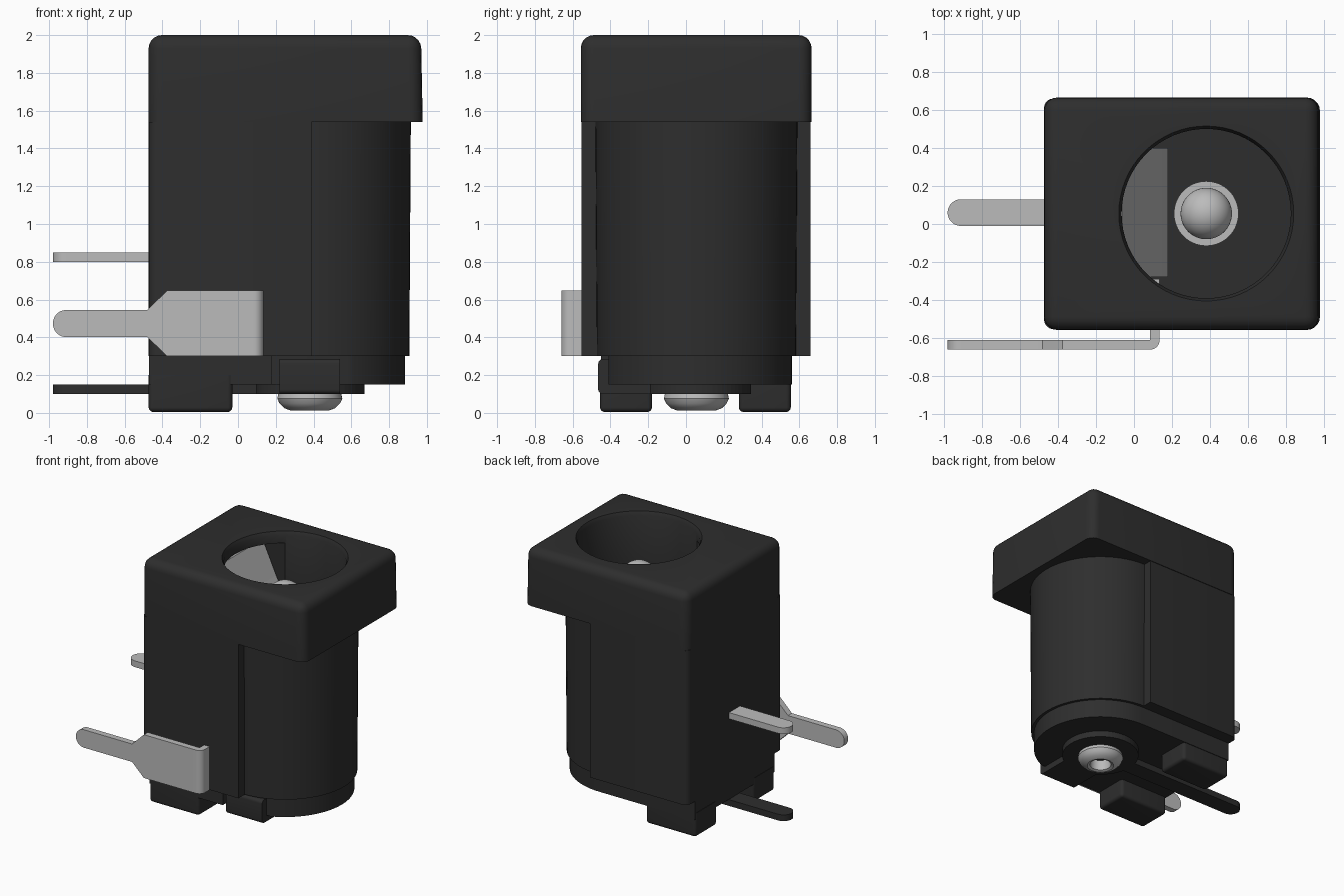
import bpy, bmesh
from math import cos, sin, pi
from mathutils import Matrix, Vector

if "Cube" in bpy.data.objects:
    bpy.data.objects.remove(bpy.data.objects["Cube"])


def material(name, value, metallic=0.0):
    m = bpy.data.materials.new(name)
    m.use_nodes = True
    colour = (value, value, value, 1)
    m.diffuse_color = colour
    m.node_tree.nodes["Principled BSDF"].inputs["Base Color"].default_value = colour
    return m


BLACK = material("black plastic", 0.027)
SILVER = material("silver metal", 0.5)
CX, CY = 0.38, 0.055      # axis of the socket
PIN_Y, TIP = 0.06, -0.98  # centre line and far end of the solder pins


def finish(name, bm, mat):
    bmesh.ops.recalc_face_normals(bm, faces=bm.faces)
    mesh = bpy.data.meshes.new(name)
    bm.to_mesh(mesh)
    bm.free()
    ob = bpy.data.objects.new(name, mesh)
    bpy.context.collection.objects.link(ob)
    mesh.materials.append(mat)
    return ob


def activate(ob):
    bpy.ops.object.select_all(action='DESELECT')
    ob.select_set(True)
    bpy.context.view_layer.objects.active = ob


def smooth(ob):
    activate(ob)
    bpy.ops.object.shade_smooth_by_angle(angle=pi / 5)


def arc(cx, cy, r, start, end, steps=24):
    """Points on an arc, angles in half turns."""
    angles = [pi * (start + (end - start) * i / steps) for i in range(steps + 1)]
    return [(cx + r * cos(a), cy + r * sin(a)) for a in angles]


def prism(name, pts, lo, hi, mat, axis='z'):
    """Extrude an outline along z (outline in xy) or along y (outline in xz)."""
    bm = bmesh.new()
    place = (lambda a, b, d: (a, b, d)) if axis == 'z' else (lambda a, b, d: (a, d, b))
    face = bm.faces.new([bm.verts.new(place(a, b, lo)) for a, b in pts])
    new = bmesh.ops.extrude_face_region(bm, geom=[face])["geom"]
    shift = Vector(place(0, 0, hi - lo))
    bmesh.ops.translate(bm, vec=shift, verts=[v for v in new if isinstance(v, bmesh.types.BMVert)])
    return finish(name, bm, mat)


def box(name, x, y, z, mat, bevel=0, pick=None):
    """Box from three ranges; bevel the edges whose midpoint passes pick."""
    bm = bmesh.new()
    bmesh.ops.create_cube(bm, size=1)
    for v in bm.verts:
        v.co = [r[0] if c < 0 else r[1] for c, r in zip(v.co, (x, y, z))]
    if bevel:
        edges = [e for e in bm.edges
                 if pick is None or pick((e.verts[0].co + e.verts[1].co) / 2)]
        bmesh.ops.bevel(bm, geom=edges, offset=bevel, segments=5, profile=0.5, affect='EDGES')
    return finish(name, bm, mat)


def lathe(name, profile, mat, steps=64):
    """Spin (radius, height) points about the socket axis."""
    bm = bmesh.new()
    verts = [bm.verts.new((CX + r, CY, z)) for r, z in profile]
    edges = [bm.edges.new(pair) for pair in zip(verts, verts[1:])]
    bmesh.ops.spin(bm, geom=verts + edges, cent=(CX, CY, 0), axis=(0, 0, 1),
                   angle=2 * pi, steps=steps, use_merge=True)
    bmesh.ops.remove_doubles(bm, verts=bm.verts, dist=1e-4)
    return finish(name, bm, mat)


def cut(ob, *cutters):
    activate(ob)
    for c in cutters:
        mod = ob.modifiers.new("cut", 'BOOLEAN')
        mod.operation, mod.solver, mod.object = 'DIFFERENCE', 'EXACT', c
        bpy.ops.object.modifier_apply(modifier=mod.name)


# Plastic housing: collar, back block and round barrel
head = box("head_collar", (-0.473, 0.978), (-0.557, 0.665), (1.54, 2), BLACK, 0.07,
           lambda m: m.z > 1.6)
for v in head.data.vertices:      # slight mould draft on the free side
    if v.co.x > 0.8:
        v.co.x -= 0.02 * (v.co.z - 1.54)
block = box("rear_block", (-0.473, 0.39), (-0.553, 0.66), (0.3, 1.54), BLACK, 0.05,
            lambda m: m.x < -0.4 and 0.5 < m.z < 1.5)
barrel = lathe("round_barrel", [(0, 0.3), (0.527, 0.3), (0.535, 1.54), (0, 1.54)], BLACK)

# Bore with chamfered mouth, and the side pocket for the spring
bore = lathe("bore_cutter", [(0, 0.32), (0.445, 0.32), (0.445, 1.97), (0.46, 2), (0.46, 2.1), (0, 2.1)], BLACK)
pocket = box("pocket_cutter", (-0.2, 0.2), (-0.3, 0.42), (0.4, 1.91), BLACK)
for part in (head, block, barrel):
    cut(part, bore, pocket)
    smooth(part)

# Rounded base with a notch for the clip
base = prism("base", [(-0.47, -0.45)] + arc(CX, CY, 0.505, -0.5, 0.5, 40) + [(-0.47, 0.56)],
             0.15, 0.3, BLACK)
notch = box("notch_cutter", (0.18, 0.58), (-0.7, -0.41), (0.1, 0.31), BLACK)
cut(base, notch)
smooth(base)
for cutter in (bore, pocket, notch):
    bpy.data.objects.remove(cutter)

# Feet
for side, y in (("front", (-0.455, -0.18)), ("back", (0.28, 0.555))):
    smooth(box(side + "_foot", (-0.473, -0.03), y, (0.005, 0.2), BLACK, 0.025,
               lambda m: m.z < 0.15))

# Bottom contact plate: disc, arm, solder pin and folded clip
lathe("contact_disc", [(0, 0.1), (0.29, 0.1), (0.29, 0.15), (0, 0.15)], BLACK)
box("contact_arm", (0.22, 0.54), (-0.43, CY), (0.1, 0.15), BLACK)
smooth(box("contact_clip", (0.22, 0.54), (-0.465, -0.4), (0.1, 0.285), BLACK, 0.025,
           lambda m: m.y < -0.42 and abs(m.x - CX) < 0.1))


def solder_pin(name, end, lo, hi, mat):
    outline = arc(TIP + 0.07, PIN_Y, 0.07, 0.5, 1.5) + [(end, PIN_Y - 0.07), (end, PIN_Y + 0.07)]
    smooth(prism(name, outline, lo, hi, mat))


solder_pin("bottom_solder_pin", 0.2, 0.1, 0.15, BLACK)
solder_pin("middle_solder_pin", 0.0, 0.8, 0.85, SILVER)

# Leaning spring leaf inside the bore
leaf = [(-0.06, 1.9), (0.06, 1.64), (0.15, 1.46), (0.18, 1.38), (0.16, 1.3), (-0.02, 0.8)]
prism("spring_leaf", leaf + [(x - 0.04, z) for x, z in reversed(leaf)],
      -0.28, 0.40, SILVER, 'y')

# Front terminal: tapered blade, then a bend into the housing
blade = arc(TIP + 0.072, 0.473, 0.072, 0.5, 1.5) + [
    (-0.48, 0.401), (-0.375, 0.3), (0.05, 0.3), (0.05, 0.648), (-0.375, 0.648), (-0.48, 0.545)]
smooth(prism("front_terminal_blade", blade, -0.66, -0.61, SILVER, 'y'))
bend = [(0.05, -0.66)] + arc(0.085, -0.61, 0.05, -0.5, 0, 8) + [
    (0.135, -0.29), (0.085, -0.29), (0.085, -0.61), (0.05, -0.61)]
smooth(prism("front_terminal_bend", bend, 0.3, 0.648, SILVER))

# Centre pin with domed tip and collar, and the hollow rivet below
dome = [(r, z) for r, z in arc(0, 1.675, 0.135, 0, 0.5, 12)]
dome[-1] = (0, 1.81)
smooth(lathe("centre_pin", [(0.17, 0.3), (0.17, 0.36), (0.135, 0.36)] + dome, SILVER))
smooth(lathe("bottom_rivet", [(0, 0.2), (0.07, 0.2), (0.08, 0.02), (0.1, 0.012), (0.135, 0.025),
                              (0.16, 0.05), (0.172, 0.075), (0.165, 0.11)], SILVER))
